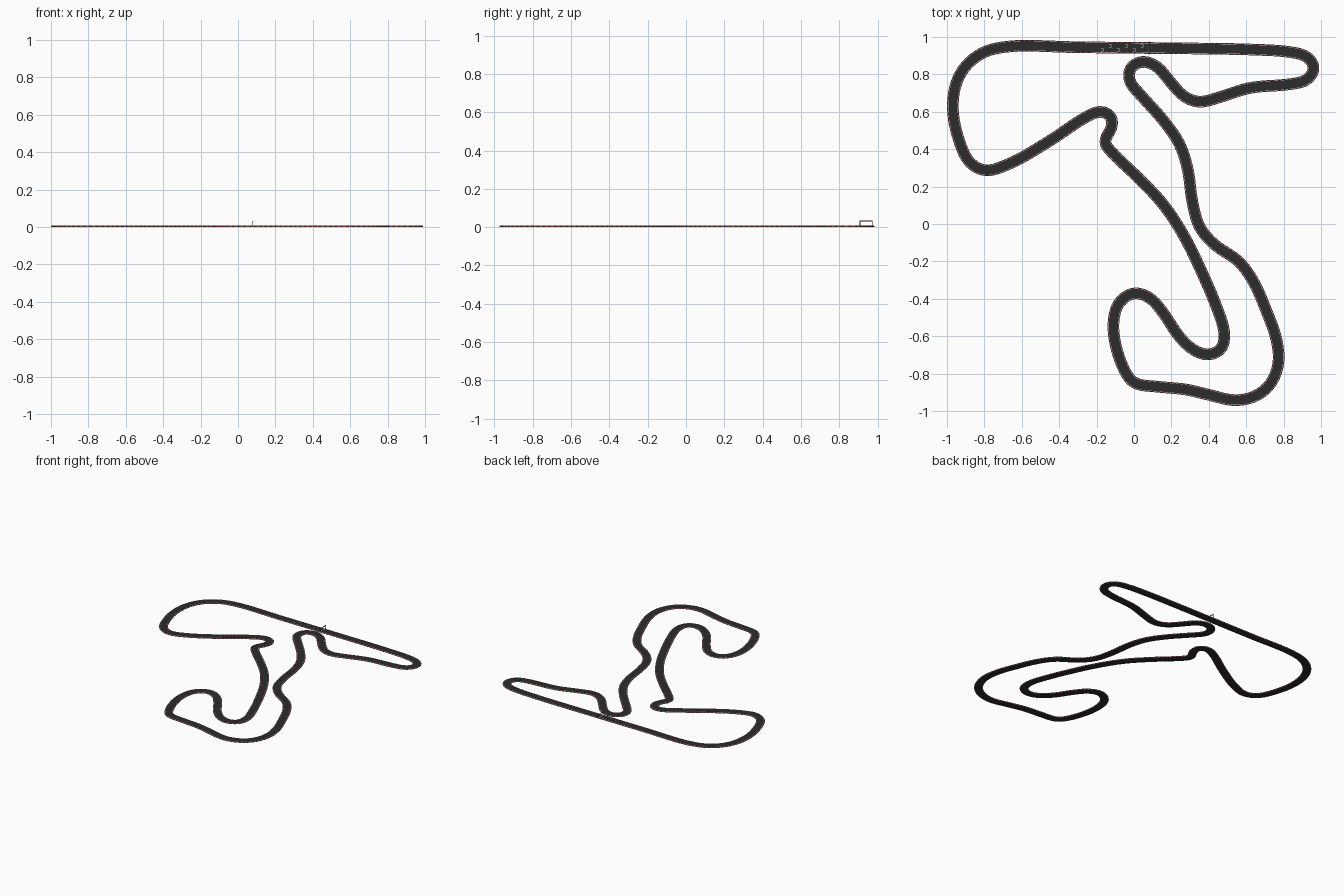
import bpy, bmesh, math
from mathutils import Vector

if "Cube" in bpy.data.objects:
    bpy.data.objects.remove(bpy.data.objects["Cube"])


def material(name, r, g, b):
    m = bpy.data.materials.new(name)
    m.diffuse_color = (r, g, b, 1)
    m.use_nodes = True
    m.node_tree.nodes["Principled BSDF"].inputs["Base Color"].default_value = m.diffuse_color
    return m


ASPHALT = material("asphalt", 0.025, 0.025, 0.025)
RED = material("kerb_red", 0.55, 0.04, 0.04)
WHITE = material("white_paint", 0.85, 0.85, 0.85)
METAL = material("dark_metal", 0.06, 0.06, 0.06)

# Centre line control points (hundredths of a unit), clockwise from the main straight
PATH = [
    (-66, 95), (-30, 94.5), (8, 94.1), (35, 93.8), (62, 93.3), (83, 92),
    (92.5, 89.5), (96.5, 83.5), (92.5, 77), (83, 74.7), (62, 72.8), (47, 68.2),
    (35, 65.2), (27, 68), (19, 76.5), (12.5, 84), (5, 87), (-2, 83.5),
    (-2.5, 76.5), (4, 68.5), (16, 55), (24.5, 42.5), (28.8, 29), (31, 13),
    (35, -1.5), (43, -11), (56, -20), (64, -31), (71, -47), (76, -61),
    (77.3, -74), (73, -85.5), (65, -92), (54, -94.3), (40, -91.3), (28, -88.5),
    (13, -87), (0, -85), (-5, -78.5), (-10, -64), (-11, -52), (-8, -42),
    (0, -36.8), (8.5, -39.5), (16, -48), (24, -60), (32, -67.5), (40, -70),
    (47, -66.5), (48.3, -58), (44, -44), (35, -23), (26.5, -6), (16, 10),
    (3, 24), (-11, 37.5), (-16, 44), (-12, 51), (-12, 57.5), (-18, 60.3),
    (-26, 57), (-45, 44.5), (-66, 32.5), (-79.5, 28.5), (-88, 33), (-93.5, 44.5),
    (-96.8, 60), (-95.5, 74), (-90, 84.5), (-80, 92),
]
COUNT = 720


def sample_path():
    """Closed centripetal spline, resampled evenly and lightly smoothed."""
    p = [Vector(q) / 100 for q in PATH]
    n, dense = len(p), []
    for i in range(n):
        a, b, c, d = (p[(i + k) % n] for k in (-1, 0, 1, 2))
        t1 = (b - a).length ** 0.5
        t2 = t1 + (c - b).length ** 0.5
        t3 = t2 + (d - c).length ** 0.5
        for k in range(30):
            t = t1 + (t2 - t1) * k / 30
            a1 = a.lerp(b, t / t1)
            a2 = b.lerp(c, (t - t1) / (t2 - t1))
            a3 = c.lerp(d, (t - t2) / (t3 - t2))
            b1 = a1.lerp(a2, t / t2)
            b2 = a2.lerp(a3, (t - t1) / (t3 - t1))
            dense.append(b1.lerp(b2, (t - t1) / (t2 - t1)))
    dense.append(dense[0])
    total = sum((v - u).length for u, v in zip(dense, dense[1:]))
    out, walked, j = [], 0.0, 0
    for i in range(COUNT):
        goal = total * i / COUNT
        while walked + (dense[j + 1] - dense[j]).length < goal:
            walked += (dense[j + 1] - dense[j]).length
            j += 1
        seg = (dense[j + 1] - dense[j]).length
        out.append(dense[j].lerp(dense[j + 1], (goal - walked) / seg))
    for _ in range(6):
        out = [(out[i - 1] + out[i] * 2 + out[(i + 1) % COUNT]) / 4 for i in range(COUNT)]
    return out


CENTRE = sample_path()
NORMAL = []
for i in range(COUNT):
    t = (CENTRE[(i + 1) % COUNT] - CENTRE[i - 1]).normalized()
    NORMAL.append(Vector((-t.y, t.x)))


def finish(name, bm, mats):
    bmesh.ops.recalc_face_normals(bm, faces=bm.faces)
    me = bpy.data.meshes.new(name)
    bm.to_mesh(me)
    bm.free()
    for m in mats:
        me.materials.append(m)
    ob = bpy.data.objects.new(name, me)
    bpy.context.collection.objects.link(ob)
    return ob


def ribbon(name, section, mats, block=1):
    """Sweep a closed (offset, height) section round the circuit."""
    bm = bmesh.new()
    rings = [[bm.verts.new((*(c + n * o), z)) for o, z in section]
             for c, n in zip(CENTRE, NORMAL)]
    k = len(section)
    for i in range(COUNT):
        a, b = rings[i], rings[(i + 1) % COUNT]
        for s in range(k):
            f = bm.faces.new((a[s], a[(s + 1) % k], b[(s + 1) % k], b[s]))
            f.material_index = (i // block) % len(mats)
    return finish(name, bm, mats)


def boxes(name, items, mat):
    """One object from several (centre, size) boxes."""
    bm = bmesh.new()
    for c, s in items:
        vs = bmesh.ops.create_cube(bm, size=1)["verts"]
        bmesh.ops.scale(bm, vec=s, verts=vs)
        bmesh.ops.translate(bm, vec=c, verts=vs)
    return finish(name, bm, [mat])


# Road slab
ribbon("road", [(-.026, 0), (.026, 0), (.026, .006), (-.026, .006)], [ASPHALT])

# Edge lines and red/white kerbs on both sides
for side, s in (("left", 1), ("right", -1)):
    ribbon(side + "_edge_line", [(s * .0245, .005), (s * .026, .005),
                                 (s * .026, .0066), (s * .0245, .0066)], [WHITE])
    ribbon(side + "_kerb", [(s * .026, 0), (s * .031, 0), (s * .031, .005),
                            (s * .0285, .0075), (s * .026, .0062)], [RED, WHITE])

# Start line and staggered grid boxes on the main straight
X0, Y0, Z0 = 0.08, 0.941, 0.0062
boxes("start_line", [((X0 - .004 + .004 * (k % 2), Y0 - .0225 + .005 * k, Z0), (.004, .005, .001))
                     for k in range(10)], WHITE)
slots = []
for k in range(6):
    x, y = X0 - .03 - .043 * k, Y0 + (.011 if k % 2 == 0 else -.011)
    slots.append(((x, y, Z0), (.002, .014, .001)))
    slots += [((x - .006, y + d, Z0), (.012, .0015, .001)) for d in (-.007, .007)]
boxes("grid_slots", slots, WHITE)

# Start gantry: two posts and a beam
boxes("start_gantry", [((X0, Y0 + d, .0165), (.003, .003, .033)) for d in (-.0325, .0325)]
      + [((X0, Y0, .0315), (.004, .068, .004))], METAL)
